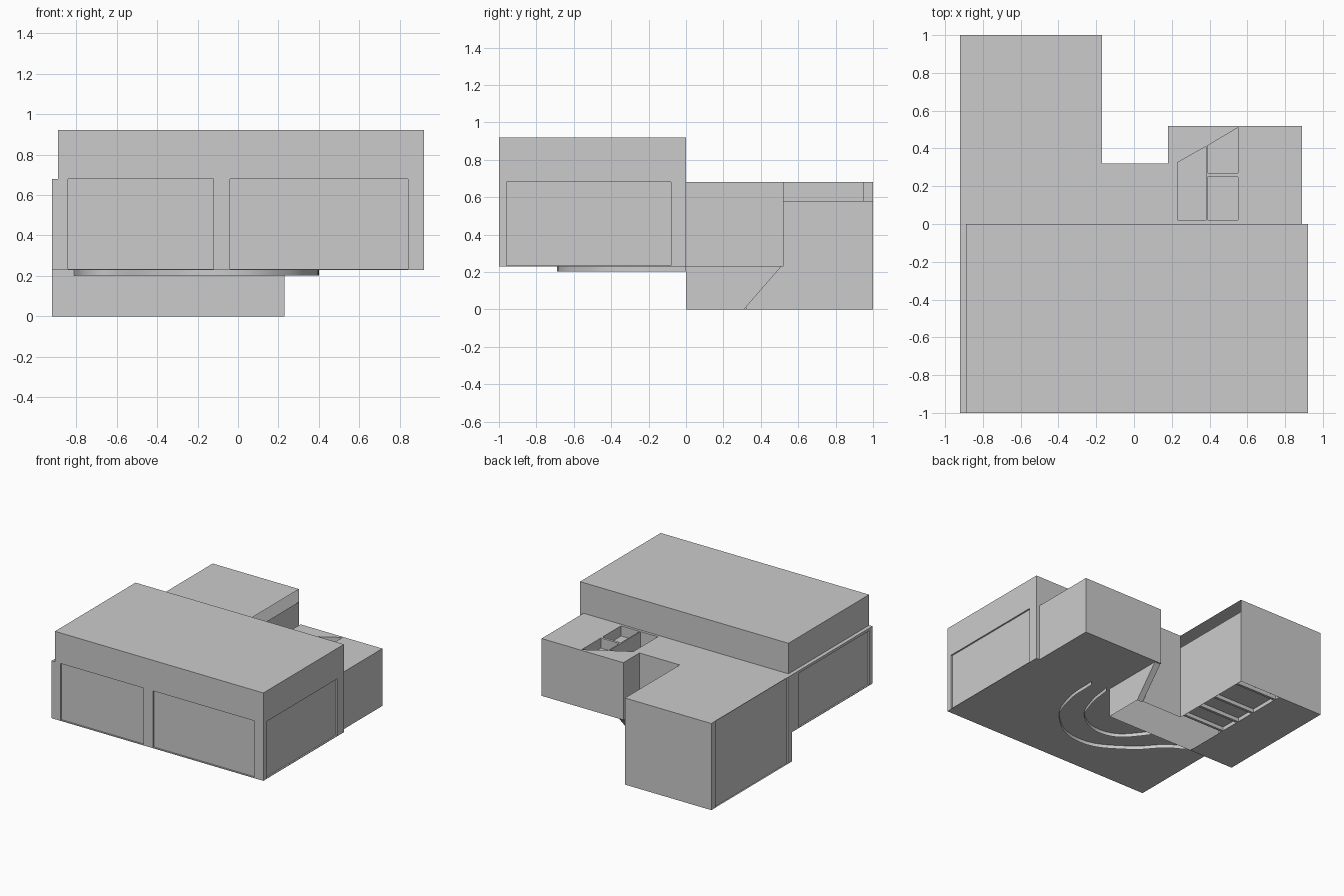
import bpy, bmesh
from mathutils import Vector

if "Cube" in bpy.data.objects:
    bpy.data.objects.remove(bpy.data.objects["Cube"])


def mesh(name, polys):
    """Object from a few polygons given as corner lists."""
    bm = bmesh.new()
    for p in polys:
        bm.faces.new([bm.verts.new(v) for v in p])
    bmesh.ops.remove_doubles(bm, verts=bm.verts, dist=1e-4)
    me = bpy.data.meshes.new(name)
    bm.to_mesh(me)
    bm.free()
    ob = bpy.data.objects.new(name, me)
    bpy.context.collection.objects.link(ob)
    return ob


def prism(name, pts, move):
    """Closed solid: a profile swept along a vector."""
    bm = bmesh.new()
    f = bm.faces.new([bm.verts.new(p) for p in pts])
    r = bmesh.ops.extrude_face_region(bm, geom=[f], use_keep_orig=True)
    bmesh.ops.translate(bm, vec=Vector(move),
                        verts=[v for v in r["geom"] if isinstance(v, bmesh.types.BMVert)])
    bmesh.ops.recalc_face_normals(bm, faces=bm.faces)
    me = bpy.data.meshes.new(name)
    bm.to_mesh(me)
    bm.free()
    ob = bpy.data.objects.new(name, me)
    bpy.context.collection.objects.link(ob)
    return ob


def box(name, a, b):
    (x0, y0, z0), (x1, y1, z1) = a, b
    return prism(name, [(x0, y0, z0), (x1, y0, z0), (x1, y1, z0), (x0, y1, z0)], (0, 0, z1 - z0))


def cut(ob, cutter):
    m = ob.modifiers.new("cut", "BOOLEAN")
    m.operation, m.solver, m.object = "DIFFERENCE", "EXACT", cutter
    cutter.hide_render = True
    cutter.hide_viewport = False
    cutter.display_type = "WIRE"
    bpy.context.view_layer.objects.active = ob
    bpy.ops.object.modifier_apply(modifier=m.name)
    bpy.data.objects.remove(cutter)


def rect_x(x, y0, y1, z0, z1):
    return [(x, y0, z0), (x, y1, z0), (x, y1, z1), (x, y0, z1)]


def rect_y(y, x0, x1, z0, z1):
    return [(x0, y, z0), (x1, y, z0), (x1, y, z1), (x0, y, z1)]


def rect_z(z, x0, x1, y0, y1):
    return [(x0, y0, z), (x1, y0, z), (x1, y1, z), (x0, y1, z)]


# main hall, with a ledge along the left side
profile = [(-.92, .23), (.92, .23), (.92, .92), (-.89, .92), (-.89, .68), (-.92, .68)]
hall = prism("main_hall", [(x, -1, z) for x, z in profile], (0, 1, 0))
D = .012
for a, b in [((-.84, -1.1, .235), (-.12, -1 + D, .68)), ((-.04, -1.1, .235), (.84, -1 + D, .68)),
             ((.92 - D, -.96, .235), (1.1, -.08, .68)), ((-1.1, -.96, .235), (-.92 + D, -.08, .66))]:
    cut(hall, box("window_cutter", a, b))

# rear wing: thin shell with roof, walls and a high window slot facing the courtyard
roof = [(-.92, 0), (.19, 0), (.19, .32), (-.17, .32), (-.17, 1), (-.92, 1)]
mesh("wing_roof", [[(x, y, .68) for x, y in roof]])
mesh("wing_walls", [
    rect_x(-.92, 0, .05, 0, .68), rect_x(-.92 + D, .05, .95, 0, .68), rect_x(-.92, .95, 1, 0, .68),
    rect_y(.05, -.92, -.92 + D, 0, .68), rect_y(.95, -.92, -.92 + D, 0, .68),
    rect_y(1, -.92, -.17, 0, .68), rect_x(-.17, .32, 1, 0, .58),
    rect_y(.32, -.17, .18, 0, .68), rect_y(0, -.92, .23, 0, .23)])
mesh("wing_floor", [rect_z(0, -.92, -.53, 0, 1), rect_z(.03, -.53, -.17, .32, 1),
                    rect_x(-.53, .32, 1, 0, .03)])
for y in (.36, .53, .70, .95):
    box("floor_rib", (-.53, y - .01, 0), (-.17, y + .01, .03))

# stair enclosure with the slanted underside
mesh("stair_enclosure", [
    [(.23, 0, 0), (.23, .31, 0), (.23, .51, .23), (.23, 0, .23)],
    [(.18, .31, 0), (.23, .31, 0), (.23, .51, .23), (.18, .51, .23)],
    [(.18, .31, 0), (.18, .51, .23), (.18, .31, .23)]])

# right annex with stairwell openings in its roof
annex = box("right_annex", (.18, 0, .23), (.89, .52, .68))
for pts, z in [([(.23, .02), (.38, .02), (.38, .41), (.23, .325)], .45),
               ([(.39, .02), (.55, .02), (.55, .25), (.39, .25)], .6),
               ([(.39, .27), (.55, .27), (.55, .51), (.39, .415)], .6)]:
    cut(annex, prism("opening_cutter", [(x, y, z) for x, y in pts], (0, 0, .4)))

# low curved edges below the hall floor
for name, pts in [
    ("outer_curved_edge", [(.40, 0), (.38, -.27), (.26, -.53), (-.06, -.69), (-.41, -.54),
                           (-.60, -.35), (-.74, -.25), (-.81, 0)]),
    ("inner_curved_edge", [(.26, 0), (.22, -.22), (.12, -.41), (-.15, -.49), (-.36, -.32), (-.52, 0)])]:
    cu = bpy.data.curves.new(name, "CURVE")
    cu.dimensions, cu.extrude, cu.resolution_u = "2D", .015, 6
    s = cu.splines.new("BEZIER")
    s.bezier_points.add(len(pts) - 1)
    for bp, (x, y) in zip(s.bezier_points, pts):
        bp.co = (x, y, 0)
        bp.handle_left_type = bp.handle_right_type = "AUTO"
    ob = bpy.data.objects.new(name, cu)
    ob.location.z = .217
    bpy.context.collection.objects.link(ob)
